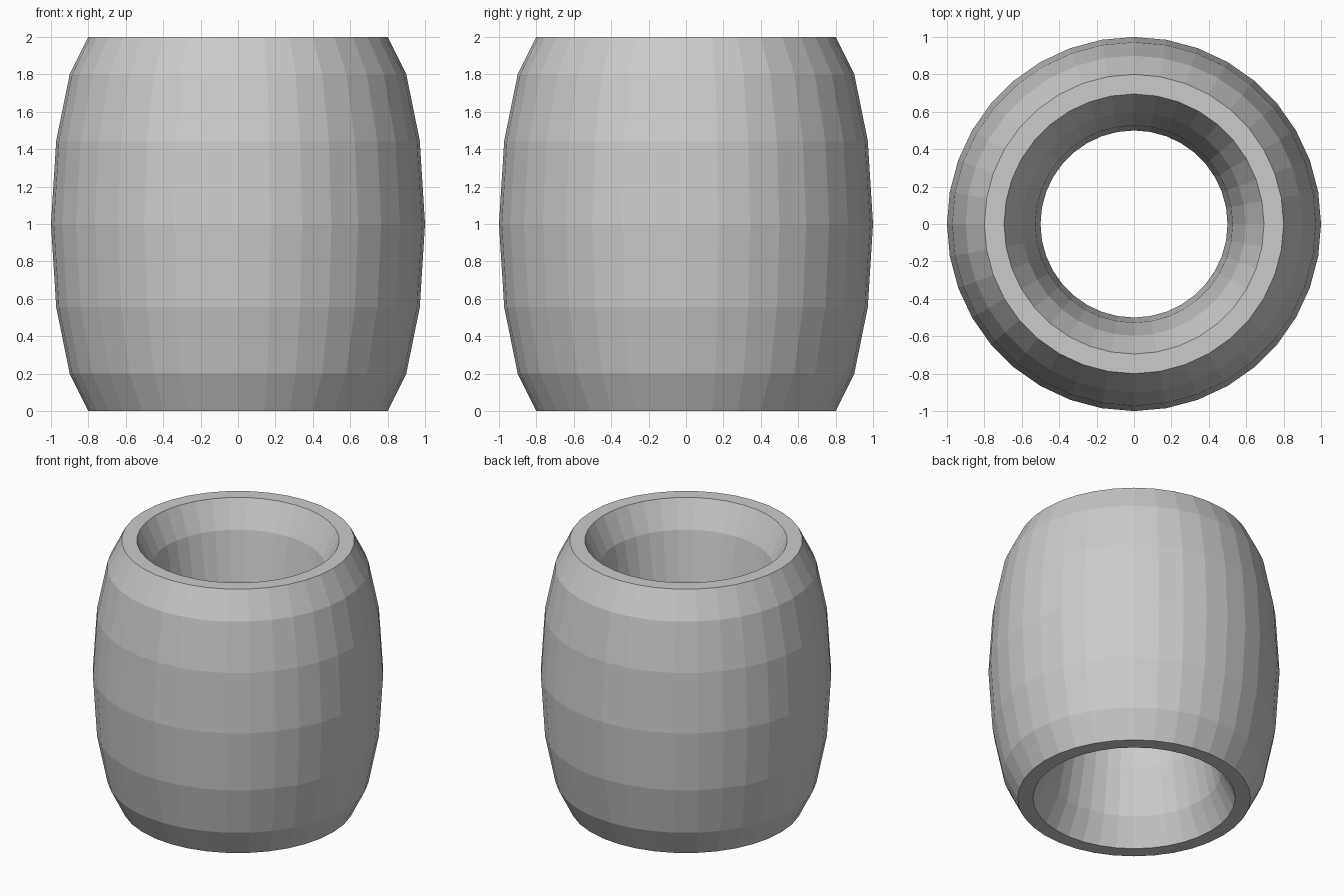
import bpy, bmesh, math

if "Cube" in bpy.data.objects:
    bpy.data.objects.remove(bpy.data.objects["Cube"])

SIDES = 36
# Bulge of the wall: (height, distance outward from the rim)
BULGE = [(0, 0), (0.2, 0.1), (0.555, 0.172), (1, 0.2),
         (1.445, 0.172), (1.8, 0.1), (2, 0)]

# Closed cross-section: outer wall going up, waisted inner bore coming down
profile = [(0.8 + b, z) for z, b in BULGE]
profile += [(0.695 - b * 0.975, z) for z, b in reversed(BULGE)]

# Revolve the cross-section around z
bm = bmesh.new()
rings = []
for i in range(SIDES):
    a = 2 * math.pi * i / SIDES
    rings.append([bm.verts.new((r * math.cos(a), r * math.sin(a), z)) for r, z in profile])
n = len(profile)
for i in range(SIDES):
    here, nxt = rings[i], rings[(i + 1) % SIDES]
    for j in range(n):
        k = (j + 1) % n
        bm.faces.new((here[j], nxt[j], nxt[k], here[k]))
bmesh.ops.recalc_face_normals(bm, faces=bm.faces)

# Barrel bead, flat shaded
mesh = bpy.data.meshes.new("barrel_bead")
bm.to_mesh(mesh)
bm.free()
bpy.context.collection.objects.link(bpy.data.objects.new("barrel_bead", mesh))
